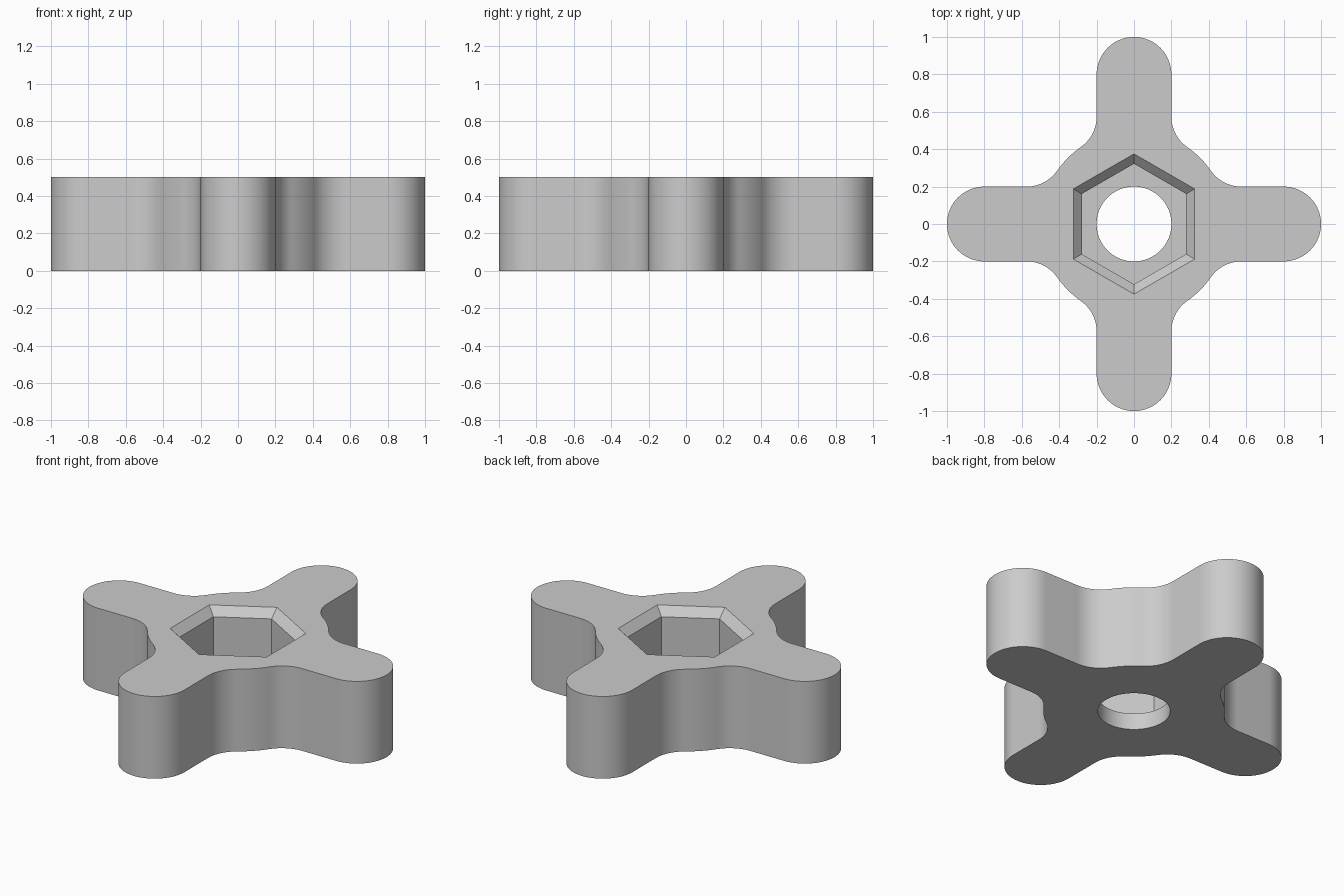
import bpy, bmesh
from math import sin, cos, pi, atan2, sqrt

cube = bpy.data.objects.get("Cube")
if cube:
    bpy.data.objects.remove(cube, do_unlink=True)

HEIGHT, FLOOR, CHAMFER = 0.5, 0.1, 0.05
HUB_R, ARM_R, FILLET_R, BORE_R = 0.5, 0.2, 0.2, 0.2
HEX_MOUTH, HEX_R = 0.375, 0.322


def arc(cx, cy, r, a0, a1, steps):
    angles = [a0 + (a1 - a0) * i / steps for i in range(steps + 1)]
    return [(cx + r * cos(a), cy + r * sin(a)) for a in angles]


def polygon(r, sides, start=0.0):
    return arc(0, 0, r, start, start + 2 * pi, sides)[:-1]


def knob_outline():
    """Round-ended arm, fillet, hub arc and fillet, turned four times."""
    fy = ARM_R + FILLET_R
    fx = sqrt((HUB_R + FILLET_R) ** 2 - fy ** 2)
    phi = atan2(fy, fx)
    quarter = arc(1 - ARM_R, 0, ARM_R, -pi / 2, pi / 2, 32)
    quarter += arc(fx, fy, FILLET_R, 1.5 * pi, pi + phi, 12)
    quarter += arc(0, 0, HUB_R, phi, pi / 2 - phi, 8)[1:-1]
    quarter += arc(fy, fx, FILLET_R, 1.5 * pi - phi, pi, 12)
    points = []
    for _ in range(4):
        points += quarter
        quarter = [(-y, x) for x, y in quarter]
    return points


bm = bmesh.new()


def ring(points, z):
    verts = [bm.verts.new((x, y, z)) for x, y in points]
    for i, v in enumerate(verts):
        bm.edges.new((verts[i - 1], v))
    return verts


def wall(low, high):
    for i in range(len(low)):
        bm.faces.new((low[i - 1], low[i], high[i], high[i - 1]))


def flat(outer, inner):
    edges = [bm.edges.get((r[i - 1], r[i])) for r in (outer, inner) for i in range(len(r))]
    bmesh.ops.triangle_fill(bm, use_beauty=True, use_dissolve=False, edges=edges)


# Outer body, hexagonal nut pocket with chamfered mouth, and round bore
outline, bore = knob_outline(), polygon(BORE_R, 64)
body_low, body_high = ring(outline, 0), ring(outline, HEIGHT)
mouth = ring(polygon(HEX_MOUTH, 6, pi / 6), HEIGHT)
hex_high = ring(polygon(HEX_R, 6, pi / 6), HEIGHT - CHAMFER)
hex_low = ring(polygon(HEX_R, 6, pi / 6), FLOOR)
bore_low, bore_high = ring(bore, 0), ring(bore, FLOOR)

wall(body_low, body_high)
wall(hex_high, mouth)
wall(hex_low, hex_high)
wall(bore_low, bore_high)
flat(body_high, mouth)
flat(hex_low, bore_high)
flat(body_low, bore_low)
bmesh.ops.recalc_face_normals(bm, faces=bm.faces)

mesh = bpy.data.meshes.new("knob_body")
bm.to_mesh(mesh)
bm.free()
knob = bpy.data.objects.new("knob_body", mesh)
bpy.context.collection.objects.link(knob)

# Plain grey material
grey = bpy.data.materials.new("plain_grey")
grey.use_nodes = True
colour = (0.6, 0.6, 0.6, 1)
grey.diffuse_color = colour
grey.node_tree.nodes["Principled BSDF"].inputs["Base Color"].default_value = colour
mesh.materials.append(grey)

# Smooth curved walls, crisp edges
bpy.ops.object.select_all(action="DESELECT")
knob.select_set(True)
bpy.context.view_layer.objects.active = knob
bpy.ops.object.shade_smooth_by_angle(angle=pi / 6)
